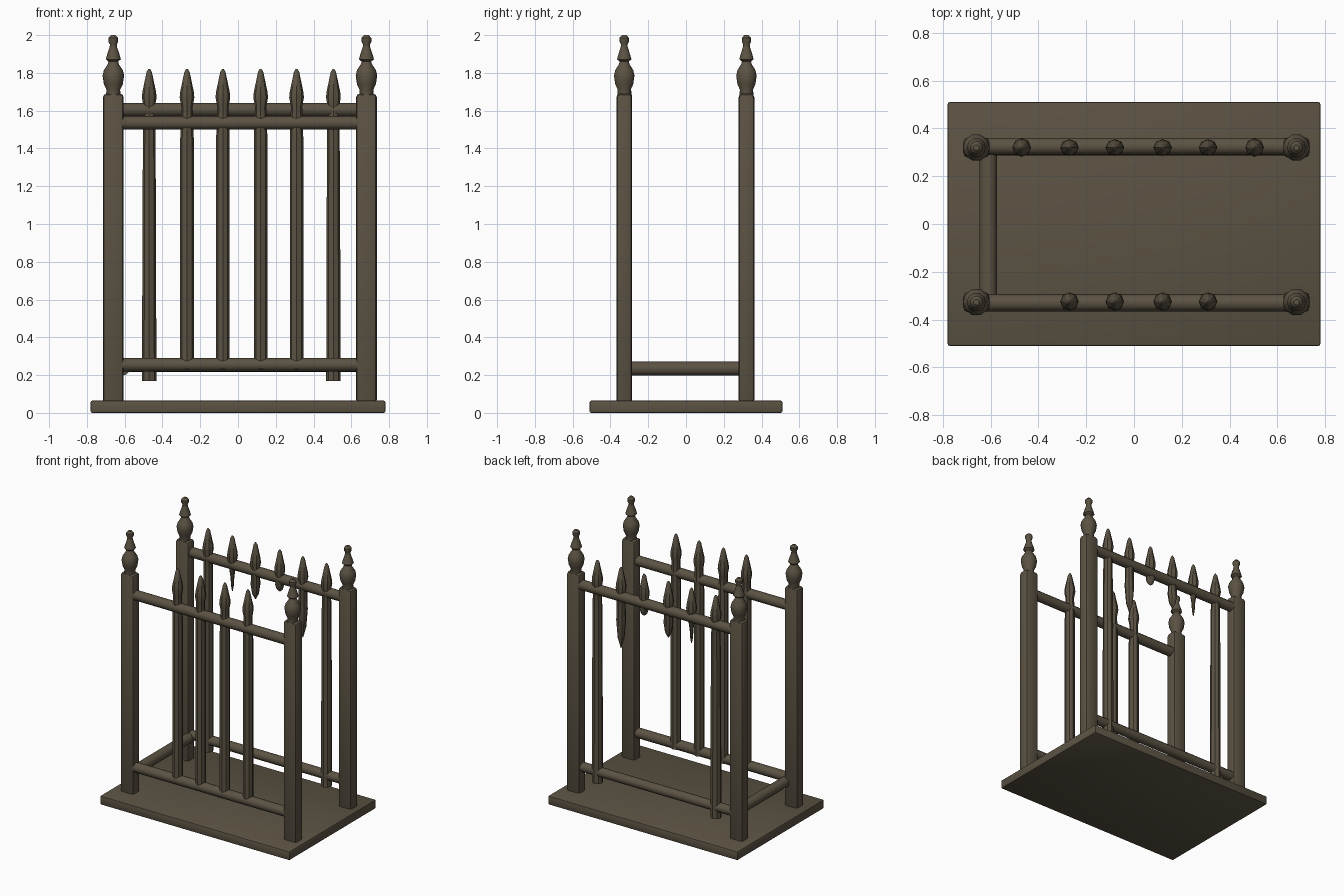
import bpy, bmesh, math
from mathutils import Matrix, Vector

if "Cube" in bpy.data.objects:
    bpy.data.objects.remove(bpy.data.objects["Cube"], do_unlink=True)

iron = bpy.data.materials.new("dark bronze")
iron.use_nodes = True
COLOUR = (0.105, 0.085, 0.056, 1)
iron.diffuse_color = COLOUR
iron.node_tree.nodes["Principled BSDF"].inputs["Base Color"].default_value = COLOUR


def finish(name, bm, angle=40):
    bmesh.ops.recalc_face_normals(bm, faces=bm.faces)
    mesh = bpy.data.meshes.new(name)
    bm.to_mesh(mesh)
    bm.free()
    mesh.materials.append(iron)
    obj = bpy.data.objects.new(name, mesh)
    bpy.context.collection.objects.link(obj)
    bpy.ops.object.select_all(action="DESELECT")
    obj.select_set(True)
    bpy.context.view_layer.objects.active = obj
    bpy.ops.object.shade_smooth_by_angle(angle=math.radians(angle))
    return obj


def box(name, low, high, bevel):
    low, high = Vector(low), Vector(high)
    bm = bmesh.new()
    bmesh.ops.create_cube(bm, size=1, matrix=Matrix.Translation((low + high) / 2)
                          @ Matrix.Diagonal((high - low).to_4d()))
    bmesh.ops.bevel(bm, geom=bm.edges[:], offset=bevel, segments=2,
                    profile=0.5, affect="EDGES")
    return finish(name, bm)


def lathe(name, x, y, profile, sides=10, flat=1.0):
    """Stack rings of (radius, height) around a vertical axis."""
    bm = bmesh.new()
    rings = []
    for r, z in profile:
        rings.append([bm.verts.new((x + r * math.cos(math.tau * i / sides),
                                    y + flat * r * math.sin(math.tau * i / sides), z))
                      for i in range(sides)])
    for a, b in zip(rings, rings[1:]):
        for i in range(sides):
            j = (i + 1) % sides
            bm.faces.new((a[i], a[j], b[j], b[i]))
    bm.faces.new(rings[0][::-1])
    bm.faces.new(rings[-1])
    return finish(name, bm)


def rail(name, start, end, radius):
    start, end = Vector(start), Vector(end)
    axis = end - start
    bm = bmesh.new()
    turn = axis.to_track_quat("Z", "Y").to_matrix().to_4x4()
    bmesh.ops.create_cone(bm, cap_ends=True, segments=12, radius1=radius, radius2=radius,
                          depth=axis.length, matrix=Matrix.Translation((start + end) / 2) @ turn)
    return finish(name, bm)


# Base plate
box("base_plate", (-0.78, -0.51, 0), (0.78, 0.51, 0.065), 0.008)

# Corner posts with turned finials
FINIAL = [(0.04, 1.67), (0.036, 1.71), (0.05, 1.74), (0.057, 1.785), (0.05, 1.815),
          (0.03, 1.845), (0.025, 1.86), (0.04, 1.872), (0.032, 1.9), (0.02, 1.935),
          (0.018, 1.95), (0.026, 1.965), (0.026, 1.985), (0.012, 2.0)]
POSTS = {"right": -0.66, "left": 0.68}
for row, y in (("front", -0.327), ("back", 0.32)):
    for side, x in POSTS.items():
        box(f"{row}_{side}_post", (x - 0.055, y - 0.042, 0.05),
            (x + 0.055, y + 0.042, 1.69), 0.02)
        lathe(f"{row}_{side}_finial", x, y, FINIAL)

# Horizontal rails
rail("front_top_rail", (-0.65, -0.33, 1.535), (0.67, -0.33, 1.535), 0.036)
rail("back_top_rail", (-0.65, 0.325, 1.605), (0.67, 0.325, 1.605), 0.036)
rail("front_bottom_rail", (-0.65, -0.33, 0.255), (0.67, -0.33, 0.255), 0.036)
rail("back_bottom_rail", (-0.65, 0.32, 0.25), (0.67, 0.32, 0.25), 0.034)
rail("right_bottom_rail", (-0.61, -0.32, 0.235), (-0.61, 0.32, 0.235), 0.037)

# Pointed picket tops, shared by whole and broken pickets
SPEAR = [(0.03, 1.62), (0.039, 1.67), (0.036, 1.7), (0.014, 1.805), (0.005, 1.82)]
for i, x in enumerate((-0.27, -0.08, 0.12, 0.31)):
    lathe(f"front_picket_{i + 1}", x, -0.325,
          [(0.036, 0.23), (0.036, 1.45), (0.032, 1.55)] + SPEAR, 8)
for side, x in (("right", -0.47), ("left", 0.505)):
    lathe(f"back_{side}_picket", x, 0.32,
          [(0.038, 0.17), (0.036, 1.0), (0.033, 1.5)] + SPEAR, 8)

# Broken back pickets ending in shards below the rail
for i, (x, tip, r) in enumerate(((-0.27, 1.41, 0.014), (-0.08, 1.4, 0.035),
                                 (0.12, 1.51, 0.033), (0.31, 1.22, 0.035))):
    span = 1.6 - tip
    lathe(f"broken_back_picket_{i + 1}", x, 0.32,
          [(0.003, tip), (0.7 * r, tip + 0.2 * span), (r, tip + 0.55 * span)] + SPEAR,
          8, 0.9)
